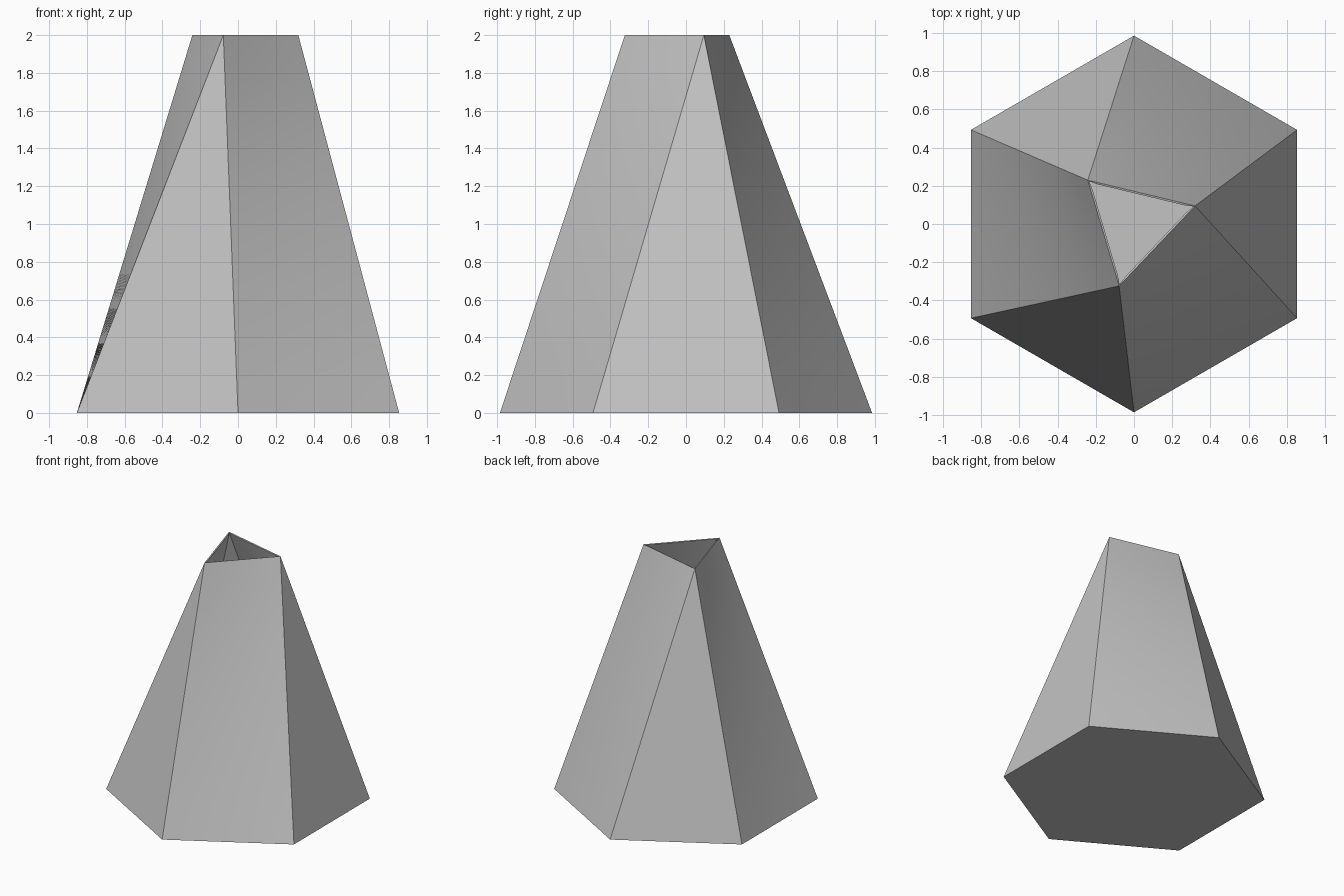
import bpy, bmesh
from math import cos, sin, radians
from mathutils import Vector

cube = bpy.data.objects.get("Cube")
if cube:
    bpy.data.objects.remove(cube)

BASE_R, TOP_R, HEIGHT = 0.985, 0.333, 2.0
STEPS = 10       # divisions of each ruled side
WALL = 0.01

grey = bpy.data.materials.new("plain grey")
grey.use_nodes = True
colour = (0.55, 0.55, 0.55, 1)
grey.diffuse_color = colour
grey.node_tree.nodes["Principled BSDF"].inputs["Base Color"].default_value = colour


def ring(count, radius, start, z):
    angles = [radians(start + 360 * i / count) for i in range(count)]
    return [Vector((radius * cos(a), radius * sin(a), z)) for a in angles]


hexagon = ring(6, BASE_R, -30, 0)
triangle = ring(3, TOP_R, 16.5, HEIGHT)
bm = bmesh.new()
rim = []

# Sides: flat triangles alternate with twisted ruled panels
for i in range(6):
    b0, b1 = hexagon[i], hexagon[(i + 1) % 6]
    t0, t1 = triangle[i // 2], triangle[(i + 1) // 2 % 3]
    if t0 == t1:
        # flat triangle, with edge points matching its neighbours
        left = [bm.verts.new(b0.lerp(t0, k / STEPS)) for k in range(STEPS)]
        right = [bm.verts.new(b1.lerp(t0, k / STEPS)) for k in range(STEPS)]
        apex = bm.verts.new(t0)
        bm.faces.new(left[:1] + right + [apex] + left[:0:-1])
        rim.append(b0)
    else:
        grid = [[bm.verts.new(b0.lerp(b1, u / STEPS).lerp(t0.lerp(t1, u / STEPS), v / STEPS))
                 for u in range(STEPS + 1)] for v in range(STEPS + 1)]
        for low, high in zip(grid, grid[1:]):
            for u in range(STEPS):
                bm.faces.new((low[u], low[u + 1], high[u + 1], high[u]))
        rim += [b0.lerp(b1, u / STEPS) for u in range(STEPS)]

# Floor: one hexagonal plate closing the bottom
bm.faces.new([bm.verts.new(p) for p in reversed(rim)])
bmesh.ops.remove_doubles(bm, verts=bm.verts, dist=0.0001)
bmesh.ops.recalc_face_normals(bm, faces=bm.faces)

mesh = bpy.data.meshes.new("hollow_tower")
bm.to_mesh(mesh)
bm.free()
mesh.materials.append(grey)
tower = bpy.data.objects.new("hollow_tower", mesh)
bpy.context.collection.objects.link(tower)

# Thin wall around the open cavity
bpy.ops.object.select_all(action='DESELECT')
tower.select_set(True)
bpy.context.view_layer.objects.active = tower
shell = tower.modifiers.new("wall", 'SOLIDIFY')
shell.thickness = WALL
shell.offset = -1
bpy.ops.object.modifier_apply(modifier="wall")
bpy.ops.object.shade_smooth_by_angle(angle=radians(20))
